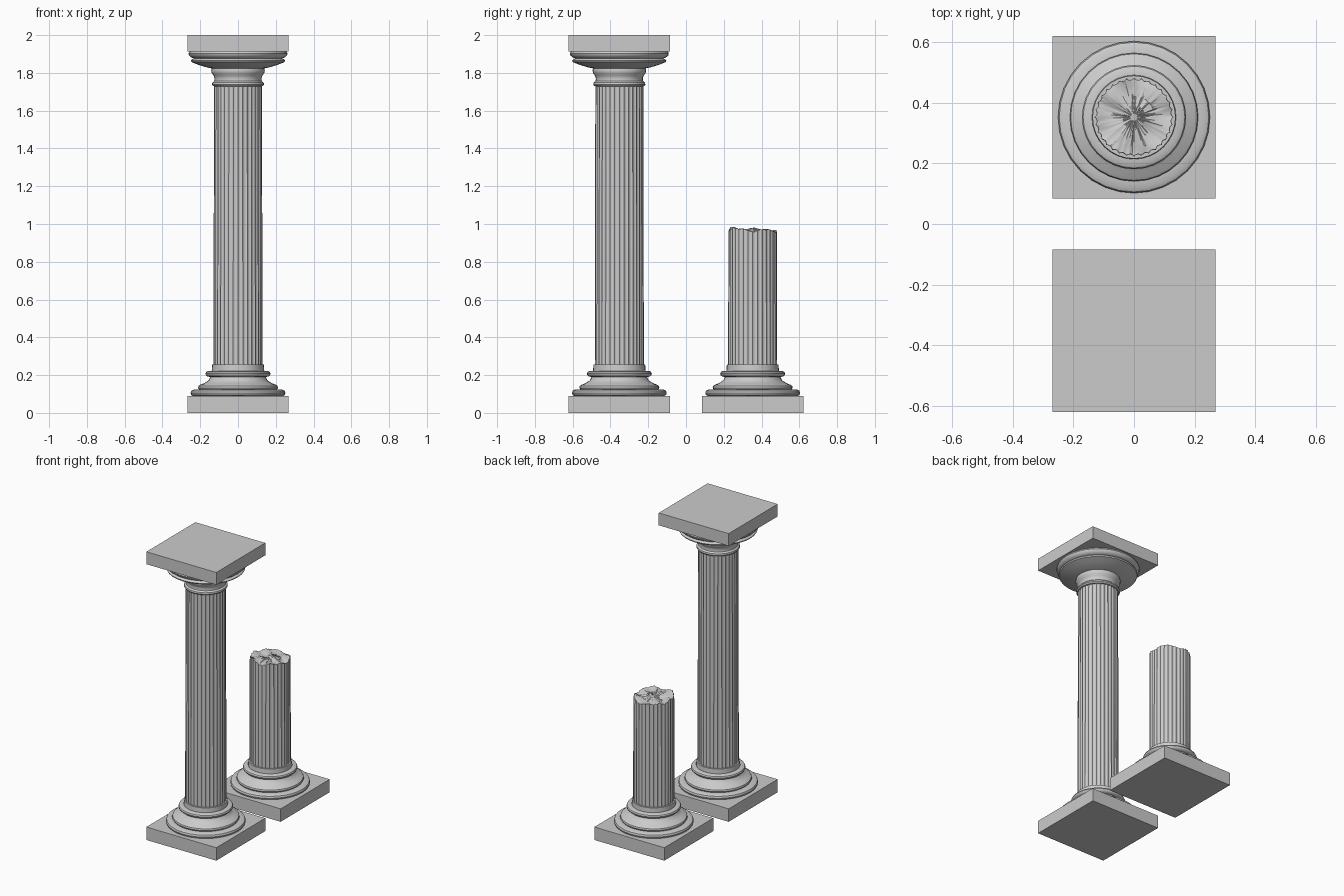
import bpy, bmesh, math, random
from math import sin, cos, pi

if "Cube" in bpy.data.objects:
    bpy.data.objects.remove(bpy.data.objects["Cube"])

random.seed(4)
SEGS = 32          # sides of the turned mouldings
FLUTES = 32        # grooves round the shaft
PER = 4            # points per groove

BASE = [(0.235, 0.088), (0.247, 0.094), (0.251, 0.105), (0.247, 0.117), (0.235, 0.123),
        (0.207, 0.124), (0.212, 0.133), (0.209, 0.143), (0.200, 0.149), (0.178, 0.158),
        (0.156, 0.172), (0.147, 0.190), (0.162, 0.193), (0.170, 0.200), (0.172, 0.208),
        (0.168, 0.217), (0.158, 0.222), (0.139, 0.223), (0.137, 0.255), (0.115, 0.255)]

CAPITAL = [(0.115, 1.728), (0.132, 1.730), (0.138, 1.738), (0.136, 1.748), (0.126, 1.757),
           (0.124, 1.772), (0.129, 1.786), (0.139, 1.799), (0.142, 1.812), (0.139, 1.824),
           (0.165, 1.829), (0.208, 1.842), (0.246, 1.857), (0.250, 1.865), (0.243, 1.872),
           (0.232, 1.876), (0.246, 1.881), (0.259, 1.892), (0.262, 1.903), (0.256, 1.916)]


def finish(bm, name):
    bmesh.ops.recalc_face_normals(bm, faces=bm.faces)
    mesh = bpy.data.meshes.new(name)
    bm.to_mesh(mesh)
    bm.free()
    ob = bpy.data.objects.new(name, mesh)
    bpy.context.collection.objects.link(ob)
    bpy.ops.object.select_all(action='DESELECT')
    ob.select_set(True)
    bpy.context.view_layer.objects.active = ob
    bpy.ops.object.shade_smooth_by_angle(angle=math.radians(35))
    return ob


def skin(bm, rings):
    for a, b in zip(rings, rings[1:]):
        n = len(a)
        for i in range(n):
            bm.faces.new((a[i], a[(i + 1) % n], b[(i + 1) % n], b[i]))


def slab(name, y, z0, z1):
    bm = bmesh.new()
    bmesh.ops.create_cube(bm, size=1)
    for v in bm.verts:
        v.co = (v.co.x * 0.537, y + v.co.y * 0.537, (z0 + z1) / 2 + v.co.z * (z1 - z0))
    finish(bm, name)


def lathe(name, y, profile):
    bm = bmesh.new()
    rings = [[bm.verts.new((r * cos(2 * pi * i / SEGS), y + r * sin(2 * pi * i / SEGS), z))
              for i in range(SEGS)] for r, z in profile]
    skin(bm, rings)
    bm.faces.new(rings[0])
    bm.faces.new(rings[-1])
    finish(bm, name)


def fracture(x, y):
    # uneven broken stone surface
    return (0.968 - 0.05 * y + 0.008 * sin(38 * x + 1) * cos(31 * y)
            + 0.005 * sin(70 * y + 40 * x) + random.uniform(-0.002, 0.002))


def shaft(name, y, top, broken=False):
    bm = bmesh.new()
    n = FLUTES * PER

    def ring(z, scale=1.0, on_break=False):
        verts = []
        for i in range(n):
            t = (i % PER) / PER
            r = (0.130 - 0.003 * (z - 0.25) / 1.5 - 0.006 * sin(pi * t)) * scale
            a = 2 * pi * i / n
            px, py = r * cos(a), r * sin(a)
            verts.append(bm.verts.new((px, y + py, fracture(px, py) if on_break else z)))
        return verts

    rings = [ring(0.25), ring(0.25 + (top - 0.25) * 0.5)]
    if broken:
        rings += [ring(top, s, True) for s in (1.0, 0.8, 0.55, 0.3, 0.1)]
    else:
        rings.append(ring(top))
    skin(bm, rings)
    bm.faces.new(rings[0])
    bm.faces.new(rings[-1])
    finish(bm, name)


# base shared by both columns
for label, y in (("whole", -0.353), ("broken", 0.353)):
    slab(label + "_plinth", y, 0, 0.09)
    lathe(label + "_base_moulding", y, BASE)

# complete column
shaft("whole_fluted_shaft", -0.353, 1.735)
lathe("whole_capital", -0.353, CAPITAL)
slab("whole_abacus", -0.353, 1.914, 2.0)

# snapped column
shaft("broken_fluted_shaft", 0.353, 0.968, broken=True)
